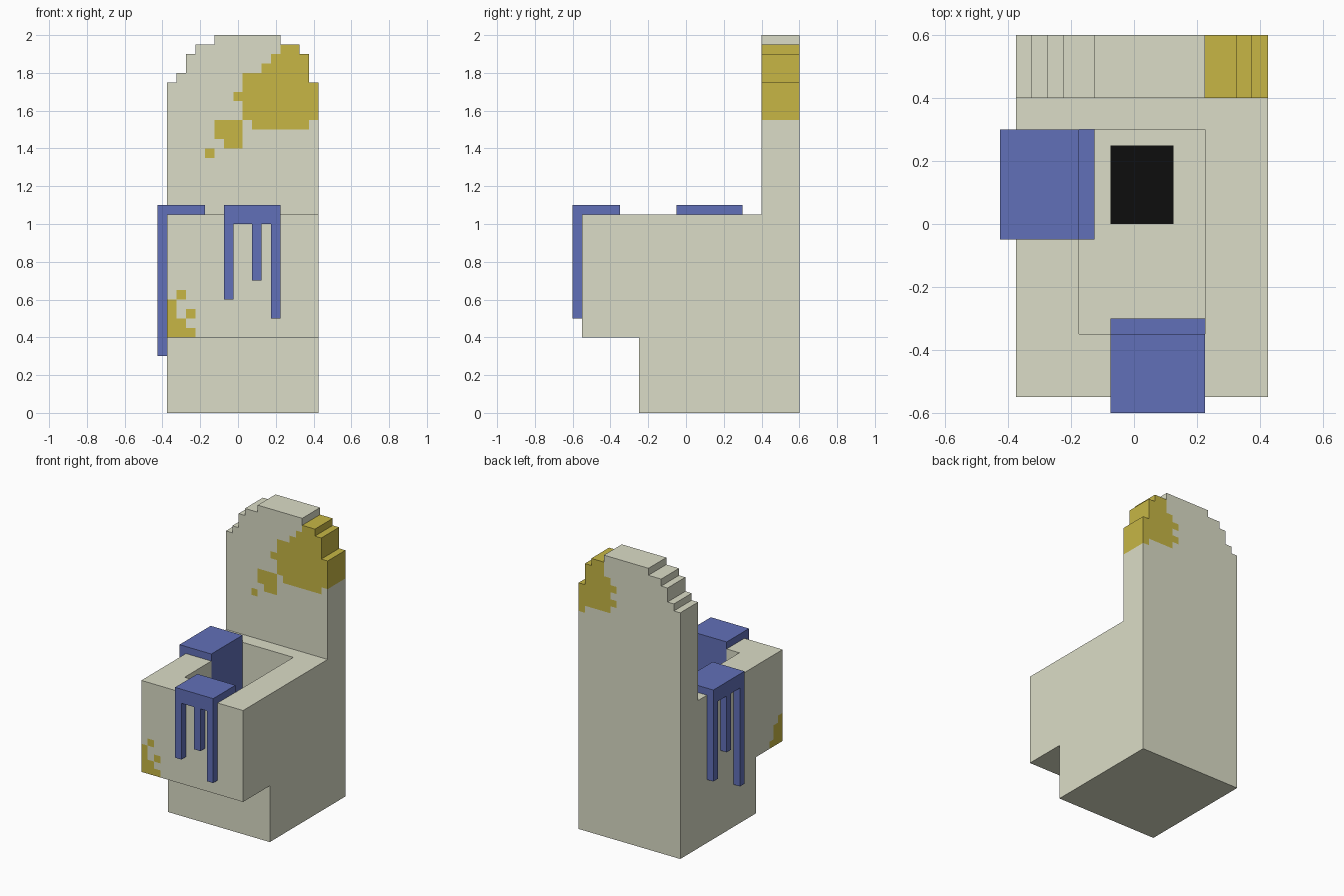
import bpy, bmesh
from mathutils import Vector

if "Cube" in bpy.data.objects:
    bpy.data.objects.remove(bpy.data.objects["Cube"])

U = 0.05                       # block size
ORIGIN = Vector((-0.425, -0.6, 0.0))
cells = {}                     # block position -> part name


def fill(part, x0, x1, y0, y1, z0, z1):
    """Fill a box of blocks with a part; None carves it away."""
    lo = [round((a - o) / U) for a, o in zip((x0, y0, z0), ORIGIN)]
    hi = [round((a - o) / U) for a, o in zip((x1, y1, z1), ORIGIN)]
    for i in range(lo[0], hi[0]):
        for j in range(lo[1], hi[1]):
            for k in range(lo[2], hi[2]):
                if part:
                    cells[i, j, k] = part
                else:
                    cells.pop((i, j, k), None)


def rows(part, y0, y1, z0, spans):
    """Stack one-block-high rows upward from z0; each row is a list of x spans."""
    for n, row in enumerate(spans):
        for a, b in row:
            fill(part, a, b, y0, y1, z0 + n * U, z0 + (n + 1) * U)


# Bowl: foot, overhanging basin and hollow
fill("bowl", -0.375, 0.425, -0.25, 0.6, 0, 0.4)
fill("bowl", -0.375, 0.425, -0.55, 0.6, 0.4, 1.05)
fill(None, -0.175, 0.225, -0.35, 0.3, 0.5, 1.05)
fill("drain", -0.075, 0.125, 0.0, 0.25, 0.45, 0.5)

# Tank with stepped, rounded top
for a, b, top in ((-0.375, 0.425, 1.75), (-0.325, 0.375, 1.8), (-0.275, 0.375, 1.9),
                  (-0.225, 0.325, 1.95), (-0.125, 0.225, 2.0)):
    fill("tank", a, b, 0.4, 0.6, 1.05, top)

# Tank stain, front half then back half
E = 0.425
rows("tank_stain", 0.4, 0.5, 1.35, [
    [(-0.175, -0.125)], [(-0.075, 0.025)], [(-0.125, 0.025)],
    [(-0.125, 0.025), (0.075, 0.375)], [(0.025, E)], [(0.025, E)],
    [(-0.025, E)], [(0.025, E)], [(0.025, 0.375)], [(0.125, 0.375)],
    [(0.175, 0.375)], [(0.225, 0.325)]])
rows("tank_stain", 0.5, 0.6, 1.55, [
    [(0.375, E)], [(0.175, E)], [(0.125, E)], [(0.175, E)],
    [(0.125, 0.375)], [(0.175, 0.375)], [(0.225, 0.375)], [(0.225, 0.325)]])

# Bowl stain on the lower front corner, wrapping to the left side
rows("bowl_stain", -0.55, -0.5, 0.4, [
    [(-0.375, -0.225)], [(-0.375, -0.275)], [(-0.375, -0.325), (-0.275, -0.225)],
    [(-0.375, -0.325)], [(-0.325, -0.275)]])
fill("bowl_stain", -0.375, -0.325, -0.5, -0.4, 0.4, 0.45)
fill("bowl_stain", -0.375, -0.325, -0.5, -0.45, 0.45, 0.55)

# Front spill: rim sheet, inner wall, ledge and three outer drips
fill("front_spill", -0.075, 0.225, -0.6, -0.35, 1.05, 1.1)
fill("front_spill", -0.075, 0.225, -0.4, -0.35, 0.5, 1.05)
fill("front_spill", -0.075, 0.225, -0.35, -0.3, 0.5, 0.6)
fill("front_spill", -0.075, 0.225, -0.6, -0.55, 1.0, 1.05)
for x, z in ((-0.075, 0.6), (0.075, 0.7), (0.175, 0.5)):
    fill("front_spill", x, x + U, -0.6, -0.55, z, 1.0)

# Left spill, same layout turned to the side
fill("left_spill", -0.425, -0.175, -0.05, 0.3, 1.05, 1.1)
fill("left_spill", -0.225, -0.175, -0.05, 0.3, 0.5, 1.05)
fill("left_spill", -0.175, -0.125, -0.05, 0.3, 0.5, 0.6)
fill("left_spill", -0.425, -0.375, -0.05, 0.3, 1.0, 1.05)
for y, z in ((0.25, 0.45), (0.1, 0.6), (-0.05, 0.3)):
    fill("left_spill", -0.425, -0.375, y, y + U, z, 1.0)


def material(name, rgb):
    m = bpy.data.materials.new(name)
    m.diffuse_color = (*rgb, 1)
    m.use_nodes = True
    m.node_tree.nodes["Principled BSDF"].inputs["Base Color"].default_value = m.diffuse_color
    return m


cream = material("cream", (0.71, 0.72, 0.57))
ochre = material("ochre", (0.57, 0.47, 0.06))
blue = material("blue", (0.12, 0.16, 0.48))
black = material("black", (0.004, 0.004, 0.004))
look = {"bowl": cream, "tank": cream, "tank_stain": ochre, "bowl_stain": ochre,
        "front_spill": blue, "left_spill": blue, "drain": black}

# Skin each part with its exposed block faces, then merge flat regions
for part, mat in look.items():
    bm = bmesh.new()
    verts = {}

    def vert(p):
        if p not in verts:
            verts[p] = bm.verts.new(ORIGIN + Vector(p) * U)
        return verts[p]

    for pos, owner in cells.items():
        if owner != part:
            continue
        for axis in range(3):
            for side in (0, 1):
                near = list(pos)
                near[axis] += 2 * side - 1
                if tuple(near) in cells:
                    continue
                loop = []
                for s, t in ((0, 0), (1, 0), (1, 1), (0, 1)):
                    c = list(pos)
                    c[axis] += side
                    c[(axis + 1) % 3] += s
                    c[(axis + 2) % 3] += t
                    loop.append(vert(tuple(c)))
                bm.faces.new(loop if side else loop[::-1])
    bmesh.ops.dissolve_limit(bm, angle_limit=0.01, verts=bm.verts[:], edges=bm.edges[:])
    mesh = bpy.data.meshes.new(part)
    bm.to_mesh(mesh)
    bm.free()
    mesh.materials.append(mat)
    bpy.context.collection.objects.link(bpy.data.objects.new(part, mesh))
